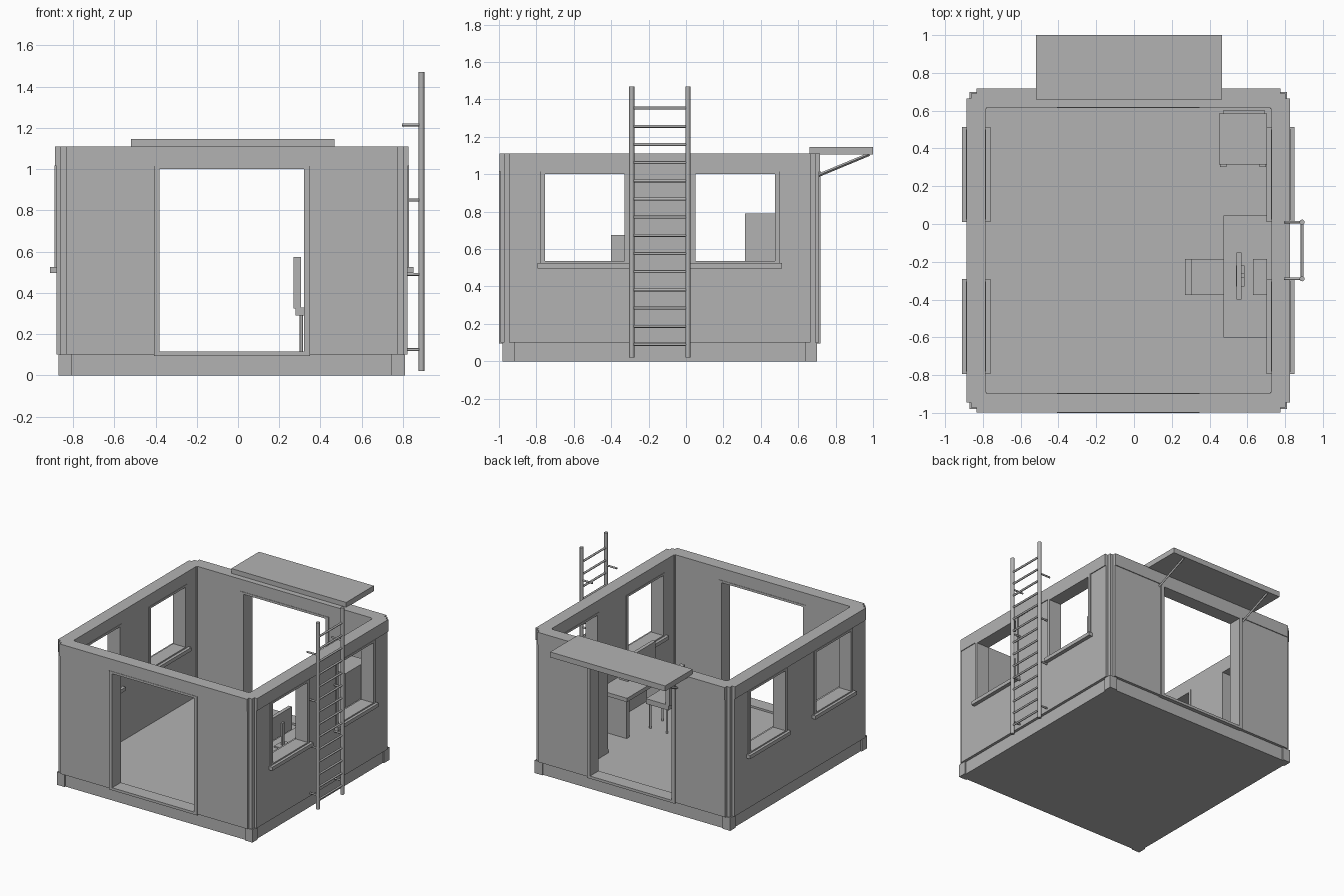
import bpy, bmesh, math
from mathutils import Vector, Matrix

CX, CY = -0.03, -0.14          # centre of the square hut
OUT, INN = 0.857, 0.757        # outer and inner half sizes

grey = bpy.data.materials.new("plain grey")
grey.diffuse_color = (0.45, 0.45, 0.45, 1)


def finish(name, bm):
    me = bpy.data.meshes.new(name)
    bm.to_mesh(me)
    bm.free()
    me.materials.append(grey)
    ob = bpy.data.objects.new(name, me)
    bpy.context.collection.objects.link(ob)
    return ob


def boxes(name, items, rot=0.0, centre=(0, 0)):
    """One object from boxes (x0,x1,y0,y1,z0,z1), turned about z at centre."""
    bm = bmesh.new()
    for x0, x1, y0, y1, z0, z1 in items:
        m = (Matrix.Translation((centre[0], centre[1], 0)) @ Matrix.Rotation(rot, 4, 'Z')
             @ Matrix.Translation(((x0 + x1) / 2, (y0 + y1) / 2, (z0 + z1) / 2))
             @ Matrix.Diagonal((x1 - x0, y1 - y0, z1 - z0, 1)))
        bmesh.ops.create_cube(bm, size=1, matrix=m)
    return finish(name, bm)


def rods(name, items, r, sides=12):
    """One object from straight rods given as pairs of end points."""
    bm = bmesh.new()
    for a, b in items:
        a, b = Vector(a), Vector(b)
        d = b - a
        m = Matrix.Translation((a + b) / 2) @ d.to_track_quat('Z', 'Y').to_matrix().to_4x4()
        bmesh.ops.create_cone(bm, cap_ends=True, segments=sides, radius1=r, radius2=r,
                              depth=d.length, matrix=m)
    for f in bm.faces:
        f.smooth = len(f.verts) == 4 and sides > 4
    return finish(name, bm)


C = (CX, CY)
# Base slab, floor and corner feet
boxes("base_floor", [(-0.83, 0.83, -0.83, 0.83, 0, 0.10)], 0, C)
for sx in (-1, 1):
    for sy in (-1, 1):
        x, y = sorted((sx * 0.775, sx * 0.84)), sorted((sy * 0.775, sy * 0.84))
        boxes("corner_foot", [(*x, *y, 0, 0.10)], 0, C)
        x, y = sorted((sx * 0.75, sx * 0.832)), sorted((sy * 0.75, sy * 0.832))
        boxes("corner_post", [(*x, *y, 0.10, 1.11)], 0, C)

# Top band on all four sides
for i in range(4):
    boxes("top_band", [(-0.805, 0.805, -OUT, -INN, 1.015, 1.11)], i * math.pi / 2, C)

# Front and back walls with doorways
for side, rot in (("front", 0), ("back", math.pi)):
    boxes(side + "_wall", [(s * 0.59 - 0.215, s * 0.59 + 0.215, -0.851, -INN, 0.10, 1.015)
                           for s in (-1, 1)], rot, C)
    boxes(side + "_door_frame",
          [(-0.378, -0.351, -0.86, -INN + 0.003, 0.095, 1.017),
           (0.351, 0.378, -0.86, -INN + 0.003, 0.095, 1.017),
           (-0.351, 0.351, -0.86, -INN + 0.003, 0.095, 0.115),
           (-0.351, 0.351, -0.86, -INN + 0.003, 1.0, 1.017)], rot, C)

# Side walls with two windows each
for side, rot in (("right", math.pi / 2), ("left", -math.pi / 2)):
    boxes(side + "_wall", [(-0.805, 0.805, -0.851, -INN, 0.10, 0.51),
                           (-0.805, -0.635, -0.851, -INN, 0.51, 1.015),
                           (-0.17, 0.17, -0.851, -INN, 0.51, 1.015),
                           (0.635, 0.805, -0.851, -INN, 0.51, 1.015)], rot, C)
    for s in (-1, 1):
        c = s * 0.4025
        boxes(side + "_window_frame",
              [(c - 0.2375, c - 0.2125, -0.86, -INN + 0.003, 0.525, 1.017),
               (c + 0.2125, c + 0.2375, -0.86, -INN + 0.003, 0.525, 1.017),
               (c - 0.2125, c + 0.2125, -0.86, -INN + 0.003, 0.525, 0.535),
               (c - 0.2125, c + 0.2125, -0.86, -INN + 0.003, 1.0, 1.017)], rot, C)
        boxes(side + "_window_sill", [(c - 0.252, c + 0.252, -0.881, -0.731, 0.497, 0.525)], rot, C)

# Awning over the back door with slanted struts
boxes("awning", [(-0.52, 0.467, 0.66, 1.0, 1.105, 1.147)])
rods("awning_struts", [((x, 0.71, 0.995), (x, 0.98, 1.107)) for x in (-0.42, 0.36)], 0.009, 4)

# Ladder on the right wall
LX, LY = 0.89, (-0.29, 0.01)
rods("ladder_rails", [((LX, y, 0.02), (LX, y, 1.47)) for y in LY], 0.0135)
rods("ladder_rungs", [((LX, LY[0], 0.09 + i * 0.0972), (LX, LY[1], 0.09 + i * 0.0972))
                      for i in range(14)], 0.008, 8)
rods("ladder_standoffs", [((0.795, y, z), (LX, y, z)) for y in LY
                          for z in (0.125, 0.49, 0.85, 1.215)], 0.007, 8)

# Desk with end panels, and things on it
boxes("desk", [(0.475, 0.727, -0.60, 0.045, 0.39, 0.42),
               (0.485, 0.727, 0.0, 0.035, 0.10, 0.39),
               (0.485, 0.727, -0.59, -0.555, 0.10, 0.39)])
boxes("screen", [(0.542, 0.57, -0.40, -0.15, 0.50, 0.675)])
boxes("screen_stand", [(0.57, 0.585, -0.287, -0.263, 0.425, 0.60),
                       (0.54, 0.585, -0.33, -0.22, 0.42, 0.43)])
boxes("desk_box", [(0.63, 0.705, -0.375, -0.185, 0.42, 0.45)])

# Chair
boxes("chair_seat", [(0.28, 0.475, -0.375, -0.185, 0.29, 0.33)])
boxes("chair_back", [(0.27, 0.305, -0.375, -0.185, 0.325, 0.575)])
rods("chair_legs", [((x, y, 0.10), (x, y, 0.295)) for x in (0.307, 0.45)
                    for y in (-0.355, -0.205)], 0.008, 8)

# Cabinet in the back corner
boxes("cabinet", [(0.45, 0.705, 0.315, 0.585, 0.11, 0.79)])
boxes("cabinet_feet", [(x, x + 0.035, 0.302, 0.58, 0.10, 0.13) for x in (0.455, 0.665)])
boxes("cabinet_back", [(0.475, 0.69, 0.585, 0.603, 0.15, 0.75)])
